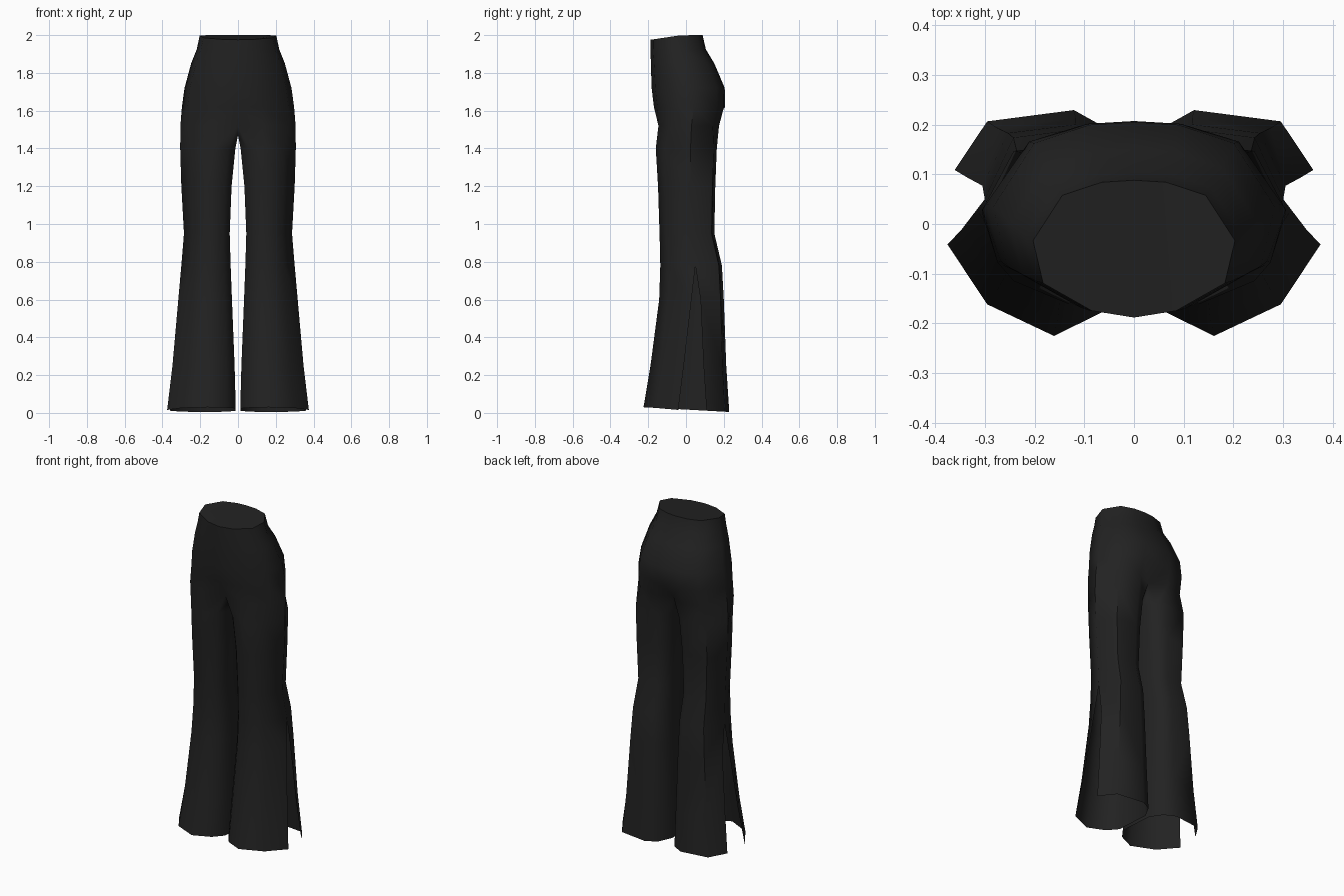
import bpy
import bmesh

cube = bpy.data.objects.get("Cube")
if cube:
    bpy.data.objects.remove(cube)

black = bpy.data.materials.new("black_fabric")
black.use_nodes = True
black.diffuse_color = (0.016, 0.016, 0.016, 1)
bsdf = black.node_tree.nodes["Principled BSDF"]
bsdf.inputs["Base Color"].default_value = black.diffuse_color
bsdf.inputs["Roughness"].default_value = 0.9

# Half section of the hips, front centre round to back centre (width, depth)
HIP = [(0, 0), (.42, .05), (.9, .25), (1, .56), (.71, .89), (.32, .985), (0, 1)]
# Closed section of one leg, starting at the front inner corner
LEG = [(.13, .11), (.41, 0), (.78, .14), (1, .57), (.78, .95), (.3, 1),
       (.12, .92), (0, .75), (0, .5), (0, .25)]

# height, outer x, front y, back y
hip_rows = [(1.99, .203, -.188, .088), (1.925, .218, -.188, .105),
            (1.85, .248, -.186, .15), (1.72, .283, -.182, .205),
            (1.62, .297, -.17, .207)]
# height, inner x, outer x, front y, back y, slit half width
leg_rows = [(1.4, .014, .306, -.16, .163, 0), (1.2, .034, .3, -.148, .155, 0),
            (.95, .044, .286, -.14, .15, 0), (.78, .039, .3, -.136, .19, 0),
            (.6, .032, .316, -.142, .2, .07), (.25, .018, .347, -.188, .213, .13),
            (.015, .012, .375, -.225, .229, .165)]

bm = bmesh.new()


def bridge(a, b):
    """Join two rows of points with quads, skipping doubled points."""
    for i in range(len(a) - 1):
        corners = []
        for v in (a[i], b[i], b[i + 1], a[i + 1]):
            if v not in corners:
                corners.append(v)
        bm.faces.new(corners)


# Waist and hips
rows = []
for n, (z, outer, front, back) in enumerate(hip_rows):
    row = []
    for u, v in HIP:
        y = front + (back - front) * v
        tilt = min(.01, .15 * (y + .09)) if n == 0 else 0
        row.append(bm.verts.new((outer * u, y, z + tilt)))
    rows.append(row)

# Crotch row: the outer half continues the hips, the rest runs under the centre
seat = []
for u, v in HIP:
    seat.append(bm.verts.new((.305 * u, -.163 + .343 * v, 1.52)))
seat[0].co.y, seat[6].co.y = -.125, .125
rows.append(seat)
for a, b in zip(rows, rows[1:]):
    bridge(a, b)
bm.faces.new(rows[0])
under = [bm.verts.new((0, y, 1.47)) for y in (.07, .01, -.06)]

# Leg: an open strip of points running from slit edge round to slit edge
last = seat + under
last = last[3:] + last[:4]
for z, inner, outer, front, back, slit in leg_rows:
    def point(u, v):
        hem = .015 - .025 * v if z < .1 else 0
        return bm.verts.new((inner + (outer - inner) * u,
                             front + (back - front) * v, z + hem))
    ring = [point(u, v) for u, v in LEG]
    strip = ring[3:] + ring[:4]
    if slit:
        strip[0] = point(.96, .57 + slit)
        strip[-1].co.y -= (back - front) * slit
    bridge(last, strip)
    last = strip

bmesh.ops.recalc_face_normals(bm, faces=bm.faces)
mesh = bpy.data.meshes.new("trousers")
bm.to_mesh(mesh)
bm.free()
mesh.materials.append(black)
trousers = bpy.data.objects.new("flared_trousers", mesh)
bpy.context.collection.objects.link(trousers)

# Other leg, mirrored on the centre seam
mirror = trousers.modifiers.new("mirror", "MIRROR")
mirror.use_axis[0] = True
mirror.merge_threshold = .001

bpy.ops.object.select_all(action="DESELECT")
trousers.select_set(True)
bpy.context.view_layer.objects.active = trousers
bpy.ops.object.shade_smooth_by_angle(angle=.9)
